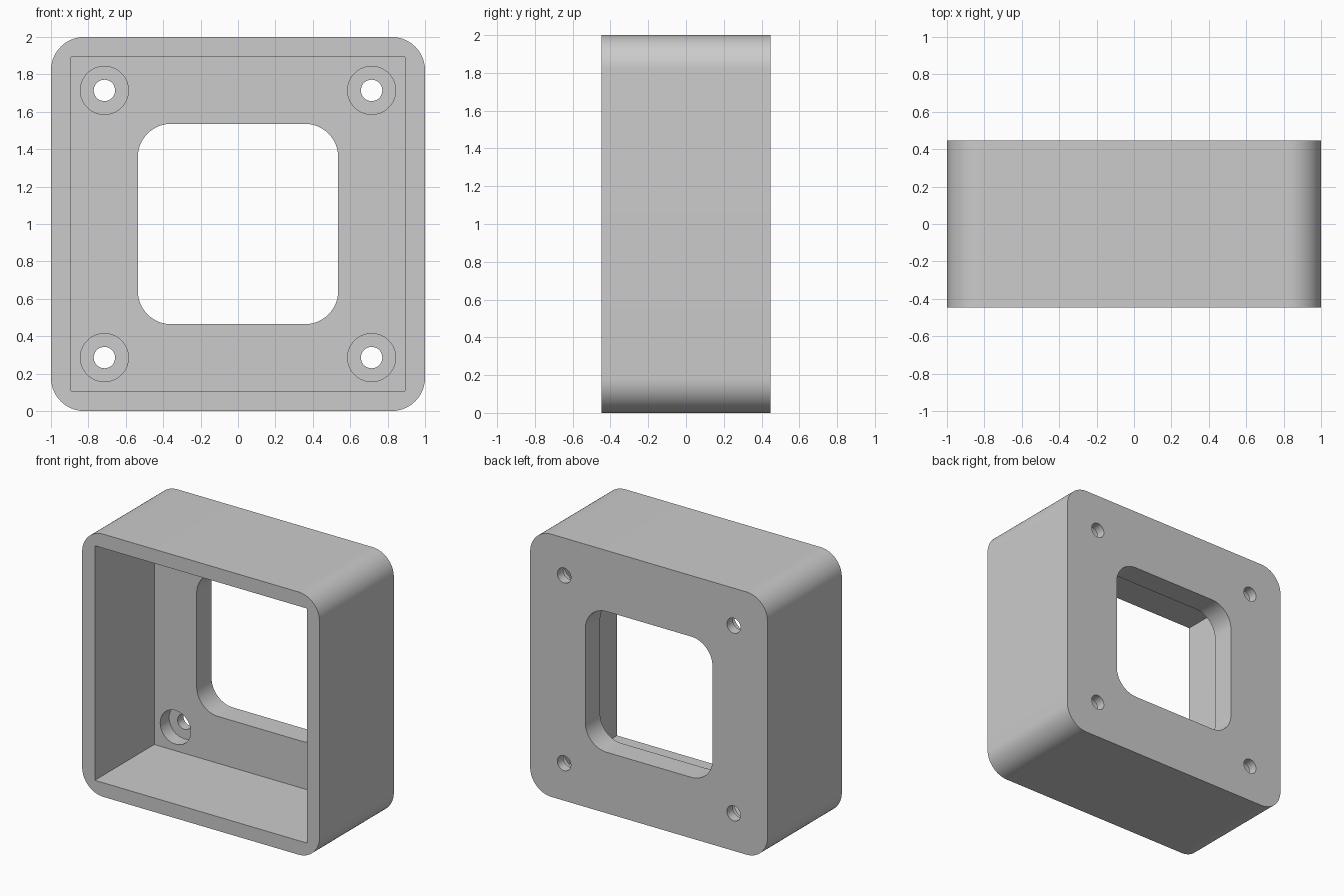
import bpy
import bmesh
from math import cos, sin, pi, radians
from mathutils import Vector

if "Cube" in bpy.data.objects:
    bpy.data.objects.remove(bpy.data.objects["Cube"], do_unlink=True)

MM = 2 / 56                 # the frame is 56 units wide
FRONT, BACK = -12.5, 12.5   # depth limits
FLOOR = 7.5                 # inner face of the back plate
CENTER_Z = 28


def rounded_square(half, radius, steps=16):
    """Outline of a square with rounded corners."""
    points = []
    for corner in range(4):
        mid = pi / 4 + corner * pi / 2
        cx = (half - radius) * (1 if cos(mid) > 0 else -1)
        cz = (half - radius) * (1 if sin(mid) > 0 else -1)
        for i in range(steps + 1):
            a = corner * pi / 2 + i / steps * pi / 2
            points.append((cx + radius * cos(a), cz + radius * sin(a)))
    return points


def square(half):
    return [(half, half), (-half, half), (-half, -half), (half, -half)]


def circle(x, z, radius, steps=48):
    return [(x + radius * cos(2 * pi * i / steps),
             z + radius * sin(2 * pi * i / steps)) for i in range(steps)]


def prism(name, outline, y0, y1):
    """Extrude an outline along the depth axis."""
    bm = bmesh.new()
    face = bm.faces.new([bm.verts.new(Vector((x, y0, z + CENTER_Z)) * MM)
                         for x, z in outline])
    new = bmesh.ops.extrude_face_region(bm, geom=[face])["geom"]
    verts = [v for v in new if isinstance(v, bmesh.types.BMVert)]
    bmesh.ops.translate(bm, verts=verts, vec=(0, (y1 - y0) * MM, 0))
    bmesh.ops.recalc_face_normals(bm, faces=bm.faces)
    mesh = bpy.data.meshes.new(name)
    bm.to_mesh(mesh)
    bm.free()
    obj = bpy.data.objects.new(name, mesh)
    bpy.context.collection.objects.link(obj)
    return obj


def cut(body, cutter):
    mod = body.modifiers.new(cutter.name, "BOOLEAN")
    mod.operation = "DIFFERENCE"
    mod.solver = "EXACT"
    mod.object = cutter
    bpy.context.view_layer.objects.active = body
    bpy.ops.object.modifier_apply(modifier=mod.name)
    bpy.data.objects.remove(cutter, do_unlink=True)


# Single grey material
grey = bpy.data.materials.new("plain grey")
grey.use_nodes = True
grey.diffuse_color = (0.6, 0.6, 0.6, 1)
grey.node_tree.nodes["Principled BSDF"].inputs["Base Color"].default_value = (0.6, 0.6, 0.6, 1)

# Outer block with rounded corners
housing = prism("square_housing", rounded_square(28, 5), FRONT, BACK)
housing.data.materials.append(grey)

# Square cavity open at the front, and rounded window through the back plate
cut(housing, prism("cavity", square(25), FRONT - 2, FLOOR))
cut(housing, prism("window", rounded_square(15, 5), FLOOR - 2, BACK + 2))

# Counterbored screw holes in the four corners
for sx in (-1, 1):
    for sz in (-1, 1):
        x, z = sx * 20, sz * 20
        cut(housing, prism("counterbore", circle(x, z, 3.6), FLOOR - 2, FLOOR + 3))
        cut(housing, prism("screw_hole", circle(x, z, 1.6), FLOOR - 2, BACK + 2))

# Smooth the round walls, keep the edges crisp
bpy.ops.object.select_all(action="DESELECT")
housing.select_set(True)
bpy.context.view_layer.objects.active = housing
bpy.ops.object.shade_smooth_by_angle(angle=radians(30))
